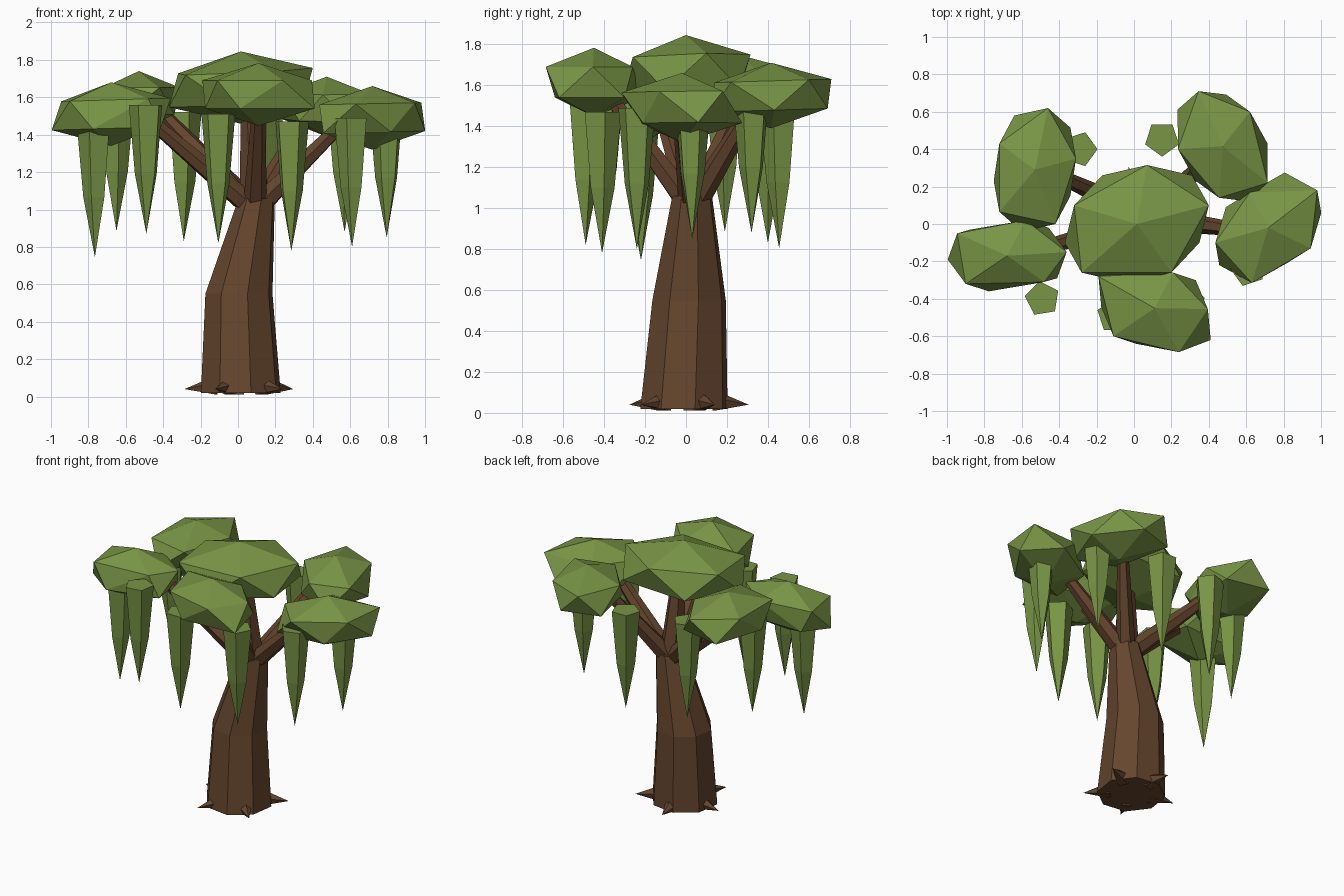
import bpy, bmesh, math
from mathutils import Vector

if "Cube" in bpy.data.objects:
    bpy.data.objects.remove(bpy.data.objects["Cube"])


def material(name, rgb):
    m = bpy.data.materials.new(name)
    m.diffuse_color = (*rgb, 1)
    m.use_nodes = True
    m.node_tree.nodes["Principled BSDF"].inputs["Base Color"].default_value = m.diffuse_color
    return m


BARK = material("bark", (0.13, 0.06, 0.027))
LEAF = material("leaf", (0.19, 0.30, 0.06))


def finish(name, bm, mat):
    bmesh.ops.recalc_face_normals(bm, faces=bm.faces)
    me = bpy.data.meshes.new(name)
    bm.to_mesh(me)
    bm.free()
    me.materials.append(mat)
    ob = bpy.data.objects.new(name, me)
    bpy.context.collection.objects.link(ob)
    return ob


def tube(name, path, radii, sides, mat, spin=0.0, axis=None):
    """Faceted tube through path points; a zero radius makes a point."""
    bm = bmesh.new()
    path = [Vector(p) for p in path]
    q = (Vector(axis) if axis else path[-1] - path[0]).to_track_quat('Z', 'Y')
    rings = []
    for p, r in zip(path, radii):
        if r == 0:
            rings.append([bm.verts.new(p)] * sides)
            continue
        ang = [spin + math.tau * i / sides for i in range(sides)]
        rings.append([bm.verts.new(p + q @ Vector((r * math.cos(a), r * math.sin(a), 0)))
                      for a in ang])
    for a, b in zip(rings, rings[1:]):
        for i in range(sides):
            j = (i + 1) % sides
            bm.faces.new(list(dict.fromkeys((a[i], a[j], b[j], b[i]))))
    for ring in (rings[0], rings[-1]):
        if ring[0] is not ring[1]:
            bm.faces.new(ring)
    return finish(name, bm, mat)


def leaf_clump(name, centre, half, outline, tilt=(0, 0)):
    """Squashed icosahedron: upper ring from the outline, lower ring its opposite."""
    bm = bmesh.new()
    c = Vector(centre)
    up = [Vector((0, 0, half))]
    for x, y in outline:
        dx, dy = x - c.x, y - c.y
        up.append(Vector((dx, dy, 0.447 * half + tilt[0] * dx + tilt[1] * dy)))
    for v in up:
        bm.verts.new(c + v)
        bm.verts.new(c - v)
    bmesh.ops.convex_hull(bm, input=bm.verts)
    return finish(name, bm, LEAF)


# Trunk, leaning slightly at the top
tube("trunk", [(0.015, -0.01, 0.02), (0.005, 0.015, 0.55), (0.1, 0.03, 1.06)],
     [0.22, 0.185, 0.1], 8, BARK, 0.25, (0, 0, 1))

# Five pointed roots
for k in range(5):
    a = math.radians(-45 + 72 * k)
    d = Vector((math.cos(a), math.sin(a), 0))
    o = Vector((0.02, 0, 0))
    tube(f"root_{k + 1}", [o + d * 0.14 + Vector((0, 0, 0.055)), o + d * 0.31 + Vector((0, 0, 0.04))],
         [0.055, 0], 5, BARK, math.pi / 2)

# Branches reaching into the clumps
branches = {
    "centre": (0.06, 0.0, 1.55), "left": (-0.5, -0.13, 1.5),
    "back_left": (-0.43, 0.27, 1.54), "back_right": (0.38, 0.34, 1.52),
    "right": (0.56, -0.03, 1.46), "front": (0.11, -0.36, 1.53)}
for n, end in branches.items():
    r = 0.085 if n == "centre" else 0.065
    tube(f"branch_{n}", [(0.09, 0.03, 1.0), end], [r, r * 0.55], 6, BARK)

# Leaf clumps
leaf_clump("clump_centre", (0.015, 0, 1.652), 0.193,
           [(0.07, 0.315), (0.4, 0.1), (0.2, -0.26), (-0.28, -0.26), (-0.32, 0.1)], (0.04, 0.03))
leaf_clump("clump_right", (0.718, -0.02, 1.49), 0.17,
           [(0.98, 0.18), (0.945, -0.13), (0.63, -0.315), (0.435, -0.1), (0.62, 0.17)], (0.02, 0))
leaf_clump("clump_back_right", (0.474, 0.416, 1.55), 0.16,
           [(0.345, 0.71), (0.62, 0.6), (0.715, 0.22), (0.455, 0.14), (0.235, 0.4)], (0, 0.03))
leaf_clump("clump_back_left", (-0.53, 0.29, 1.58), 0.16,
           [(-0.46, 0.62), (-0.72, 0.43), (-0.72, 0.065), (-0.42, 0), (-0.31, 0.35)])
leaf_clump("clump_left", (-0.678, -0.17, 1.51), 0.17,
           [(-0.945, -0.05), (-0.9, -0.32), (-0.48, -0.31), (-0.36, -0.15), (-0.58, 0.02)], (0.03, 0))
leaf_clump("clump_front", (0.11, -0.45, 1.615), 0.168,
           [(-0.19, -0.28), (-0.11, -0.6), (0.24, -0.685), (0.395, -0.455), (0.21, -0.26)])

# Hanging fronds: x, y, tip height
fronds = [(-0.765, -0.22, 0.745), (-0.49, -0.4, 0.87), (-0.105, -0.49, 0.82),
          (0.285, -0.41, 0.78), (-0.29, 0.4, 0.83), (-0.65, 0.19, 0.885),
          (0.15, 0.455, 0.805), (0.57, 0.32, 0.88), (0.61, -0.24, 0.8), (0.795, 0.03, 0.85)]
for k, (x, y, z) in enumerate(fronds):
    tube(f"frond_{k + 1}", [(x, y, z), (x, y, z + 0.32), (x, y, z + 0.69)],
         [0, 0.062, 0.095], 5, LEAF, k * 1.1, (0, 0, 1))
